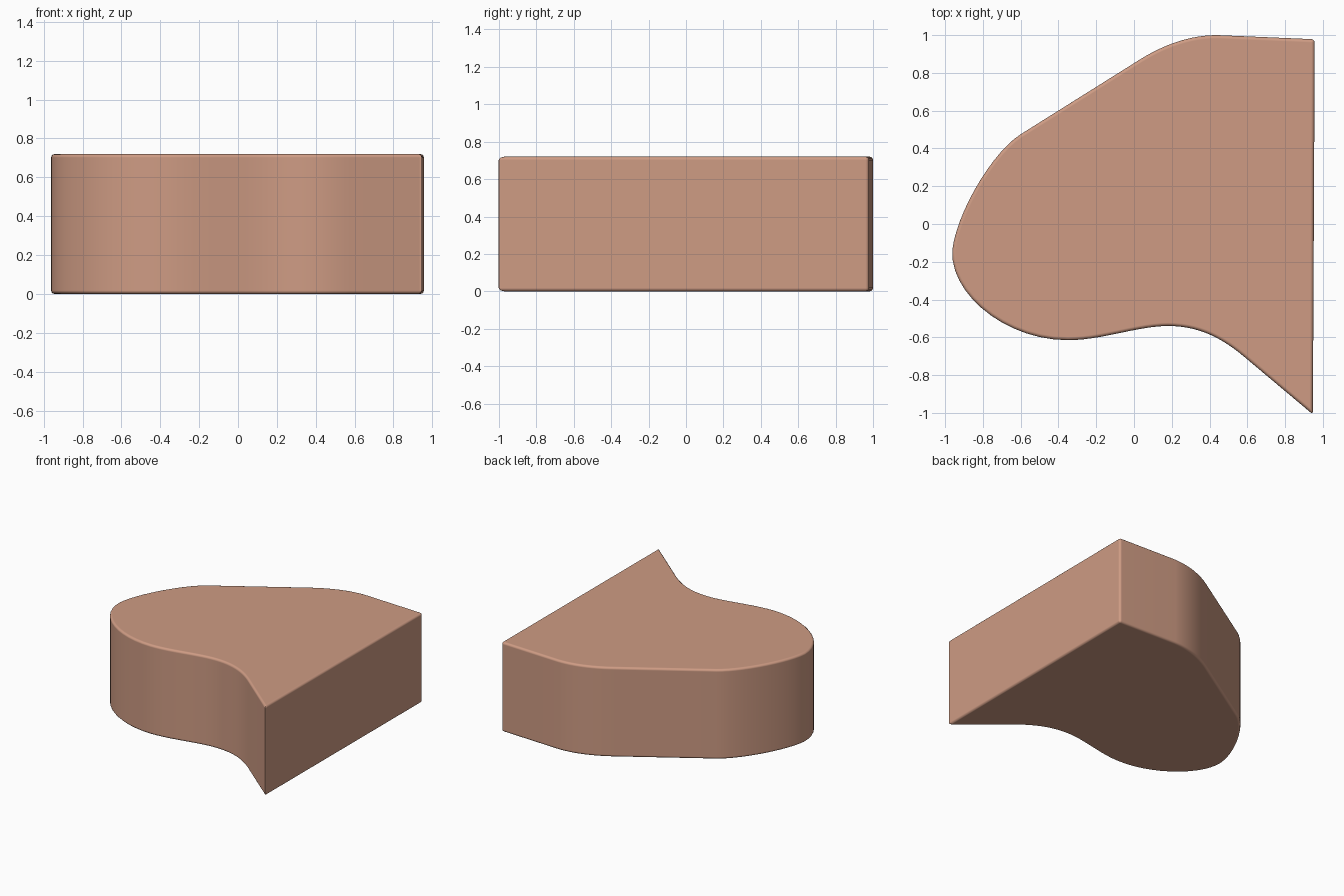
import bpy, bmesh, math
from mathutils import Vector
from mathutils.geometry import interpolate_bezier

if "Cube" in bpy.data.objects:
    bpy.data.objects.remove(bpy.data.objects["Cube"])

HEIGHT = 0.72

# Outline seen from above: (start, handle, handle, end) for each curved stretch
curves = [
    ((0.44, 1.0), (0.29, 1.0), (0.15, 0.945), (0.03, 0.87)),             # back shoulder
    ((-0.6, 0.475), (-0.75, 0.38), (-0.94, 0.06), (-0.962, -0.14)),      # upper nose
    ((-0.962, -0.14), (-0.975, -0.37), (-0.68, -0.615), (-0.35, -0.615)),  # lower nose
    ((-0.35, -0.615), (-0.17, -0.615), (0.02, -0.54), (0.18, -0.54)),    # front belly
    ((0.18, -0.54), (0.34, -0.54), (0.46, -0.6), (0.58, -0.7)),          # front hollow
]
outline = [Vector((0.957, 0.978, 0))]
for c in curves:
    for p in interpolate_bezier(*[Vector((x, y, 0)) for x, y in c], 14):
        if (p - outline[-1]).length > 1e-4:
            outline.append(p)
outline.append(Vector((0.947, -1.008, 0)))                               # sharp front tip

# Extrude the outline into a block
bm = bmesh.new()
base = bm.faces.new([bm.verts.new(p) for p in outline])
top = bmesh.ops.extrude_face_region(bm, geom=[base], use_keep_orig=True)
bmesh.ops.translate(bm, vec=(0, 0, HEIGHT),
                    verts=[g for g in top["geom"] if isinstance(g, bmesh.types.BMVert)])
bmesh.ops.recalc_face_normals(bm, faces=bm.faces)
mesh = bpy.data.meshes.new("curved_block")
bm.to_mesh(mesh)
bm.free()
block = bpy.data.objects.new("curved_block", mesh)
bpy.context.collection.objects.link(block)

# Clay colour
clay = bpy.data.materials.new("clay")
clay.diffuse_color = (0.62, 0.33, 0.23, 1)
clay.use_nodes = True
clay.node_tree.nodes["Principled BSDF"].inputs["Base Color"].default_value = clay.diffuse_color
mesh.materials.append(clay)

# Softly rounded edges
bevel = block.modifiers.new("soft_edges", 'BEVEL')
bevel.width = 0.018
bevel.segments = 3
bevel.limit_method = 'ANGLE'
bevel.angle_limit = math.radians(40)
bevel.harden_normals = True

bpy.context.view_layer.objects.active = block
block.select_set(True)
bpy.ops.object.shade_smooth_by_angle(angle=math.radians(40))
